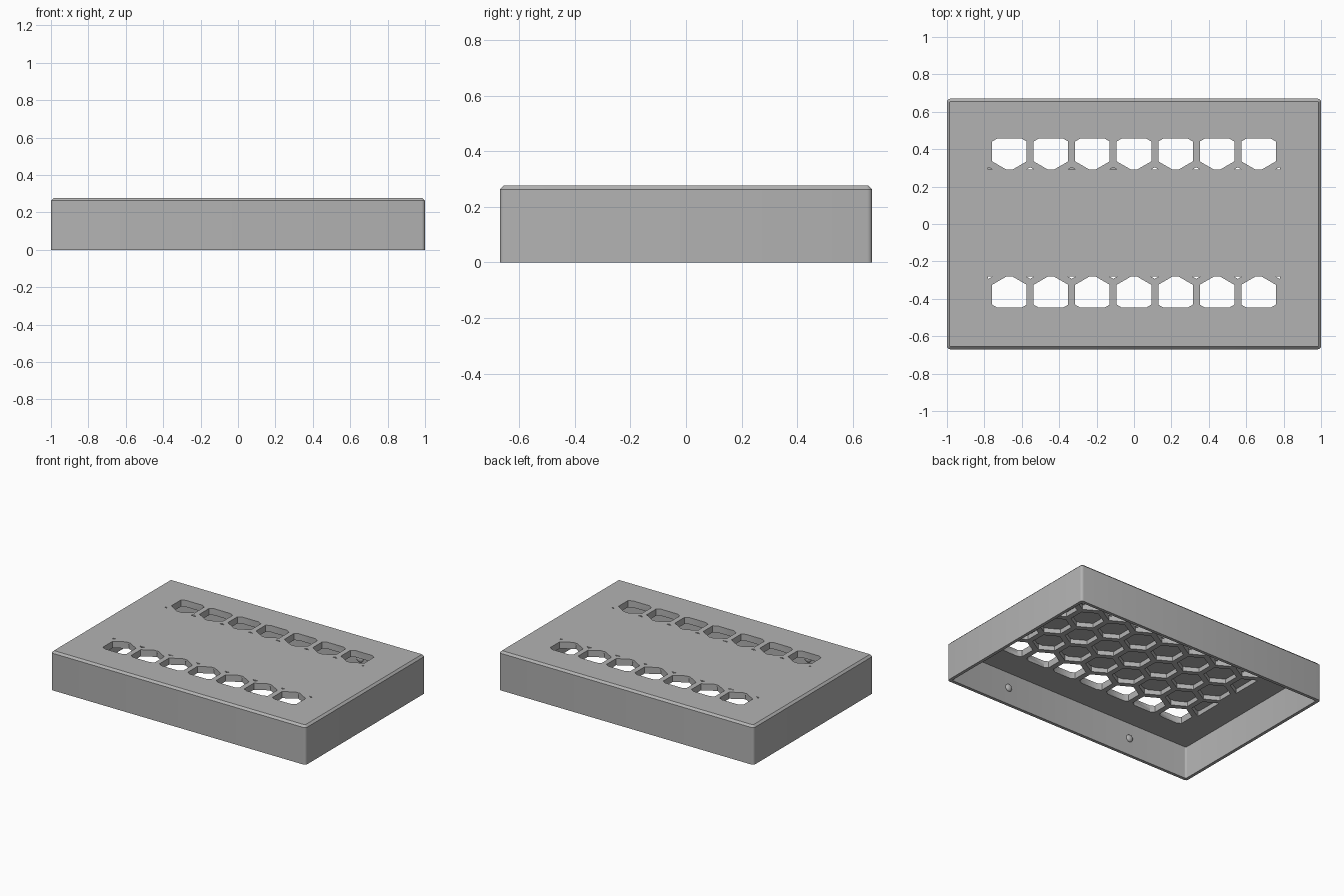
import bpy, bmesh, math
from mathutils import Vector

old = bpy.data.objects.get("Cube")
if old:
    bpy.data.objects.remove(old, do_unlink=True)

HX, HY, TOP = 1.0, 0.67, 0.277      # outer half sizes and height
WALL, CEILING, SKIN = 0.022, 0.23, 0.262
CHAMFER = 0.014
PITCH, ROW, RADIUS = 0.222, 0.1915, 0.1065
Y_SHIFT = 0.005
X_LIMIT, Y_LIMIT, OPEN_FROM = 0.78, 0.452, 0.286

grey = bpy.data.materials.new("plain grey")
grey.use_nodes = True
colour = (0.45, 0.45, 0.45, 1)
grey.diffuse_color = colour
grey.node_tree.nodes["Principled BSDF"].inputs["Base Color"].default_value = colour


def make_object(name, bm):
    bmesh.ops.recalc_face_normals(bm, faces=bm.faces)
    mesh = bpy.data.meshes.new(name)
    bm.to_mesh(mesh)
    bm.free()
    mesh.materials.append(grey)
    obj = bpy.data.objects.new(name, mesh)
    bpy.context.collection.objects.link(obj)
    return obj


def rounded_ring(bm, hx, hy, radius, z, steps=4):
    """Loop of vertices around a rounded rectangle."""
    ring = []
    for quarter, (sx, sy) in enumerate([(1, 1), (-1, 1), (-1, -1), (1, -1)]):
        for i in range(steps + 1):
            a = math.pi / 2 * (quarter + i / steps)
            ring.append(bm.verts.new((sx * (hx - radius) + radius * math.cos(a),
                                      sy * (hy - radius) + radius * math.sin(a), z)))
    return ring


def loft(name, sections):
    """Closed solid through rounded rectangles given as (inset, radius, z)."""
    bm = bmesh.new()
    rings = [rounded_ring(bm, HX - inset, HY - inset, r, z) for inset, r, z in sections]
    for low, high in zip(rings, rings[1:]):
        for i in range(len(low)):
            j = (i + 1) % len(low)
            bm.faces.new((low[i], low[j], high[j], high[i]))
    bm.faces.new(rings[0])
    bm.faces.new(rings[-1])
    return make_object(name, bm)


def keep_below(bm, axis, sign, limit):
    """Trim flat cells where sign * coordinate exceeds the limit."""
    normal = Vector((0, 0, 0))
    normal[axis] = sign
    bmesh.ops.bisect_plane(bm, geom=bm.verts[:] + bm.edges[:] + bm.faces[:],
                           plane_co=normal * limit, plane_no=normal, clear_outer=True)


def honeycomb(name, z0, z1, open_side=0):
    """Trimmed block of hexagonal prisms; open_side keeps only one outer band."""
    bm = bmesh.new()
    for row in range(-2, 3):
        count = 8 if row % 2 else 7
        for col in range(count):
            cx = (col - (count - 1) / 2) * PITCH
            angles = [math.radians(30 + 60 * k) for k in range(6)]
            bm.faces.new([bm.verts.new((cx + RADIUS * math.cos(a),
                                        row * ROW + RADIUS * math.sin(a), z0)) for a in angles])
    for sign in (-1, 1):
        keep_below(bm, 0, sign, X_LIMIT)
        keep_below(bm, 1, sign, Y_LIMIT)
    if open_side:
        keep_below(bm, 1, -open_side, -OPEN_FROM)
    grown = bmesh.ops.extrude_face_region(bm, geom=bm.faces[:])["geom"]
    bmesh.ops.translate(bm, vec=(0, 0, z1 - z0),
                        verts=[g for g in grown if isinstance(g, bmesh.types.BMVert)])
    bmesh.ops.translate(bm, vec=(0, Y_SHIFT, 0), verts=bm.verts)
    return make_object(name, bm)


def cut(target, cutter):
    cutter.hide_render = True
    mod = target.modifiers.new("cut", 'BOOLEAN')
    mod.operation, mod.solver, mod.object = 'DIFFERENCE', 'EXACT', cutter
    bpy.ops.object.select_all(action='DESELECT')
    target.select_set(True)
    bpy.context.view_layer.objects.active = target
    bpy.ops.object.modifier_apply(modifier=mod.name)
    bpy.data.objects.remove(cutter, do_unlink=True)


# Chamfered cover, hollow underneath
cover = loft("cover", [(0, 0.018, 0), (0, 0.018, TOP - CHAMFER), (CHAMFER, 0.006, TOP)])
cut(cover, loft("cavity_cutter", [(WALL, 0.012, -0.1), (WALL, 0.012, CEILING)]))

# Honeycomb pockets below, open through the top along the front and back
cut(cover, honeycomb("pocket_cutter", CEILING - 0.05, SKIN))
for side in (-1, 1):
    cut(cover, honeycomb("opening_cutter", SKIN - 0.02, TOP + 0.05, side))
bpy.ops.object.shade_smooth_by_angle(angle=math.radians(30))

# Snap bumps on the inside of the front and back walls
for side, place in ((-1, "front"), (1, "back")):
    for x, hand in ((-0.505, "right"), (0.505, "left")):
        bpy.ops.mesh.primitive_uv_sphere_add(segments=16, ring_count=10, radius=0.026,
                                             location=(x, side * (HY - WALL), 0.12),
                                             rotation=(math.pi / 2, 0, 0))
        bump = bpy.context.object
        bump.name = f"{place}_{hand}_snap_bump"
        bump.scale.z = 0.6
        bump.data.materials.append(grey)
        bpy.ops.object.shade_smooth()
